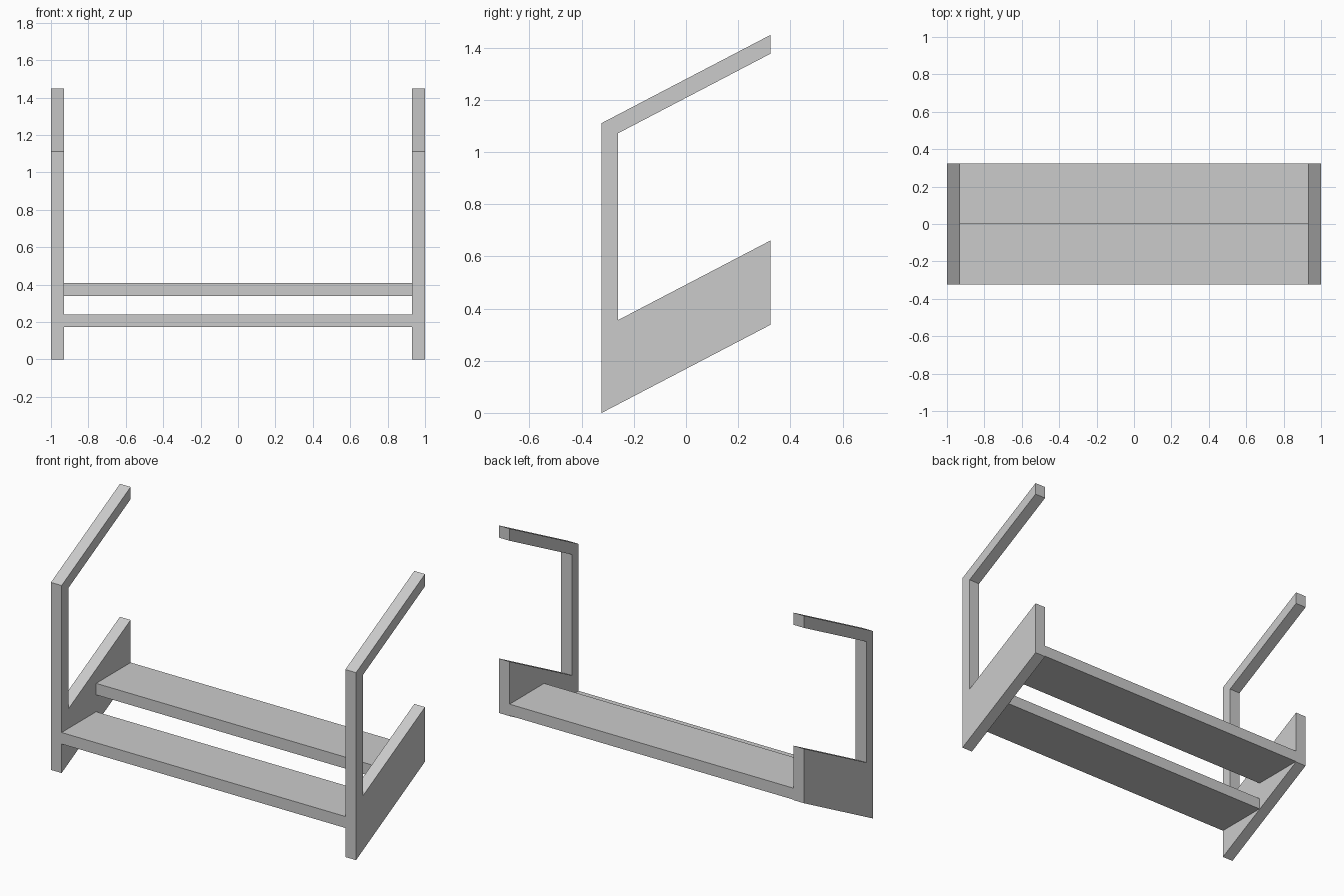
import bpy, bmesh

if "Cube" in bpy.data.objects:
    bpy.data.objects.remove(bpy.data.objects["Cube"])

Y = 0.323          # half depth
SLOPE = 0.522      # rise per unit run
X_IN, X_OUT = 0.93, 1.0
POST_Y = -0.26


def line(y, start):
    """Height of a sloped line that begins at `start` on the front edge."""
    return start + SLOPE * (y + Y)


def prism(name, y0, y1, bottom, top, x0, x1, slope_bottom=True, slope_top=True):
    """Extrude a side profile (y, z) along x."""
    zb = [line(y, bottom) if slope_bottom else bottom for y in (y0, y1)]
    zt = [line(y, top) if slope_top else top for y in (y0, y1)]
    profile = [(y0, zb[0]), (y1, zb[1]), (y1, zt[1]), (y0, zt[0])]
    bm = bmesh.new()
    face = bm.faces.new([bm.verts.new((x0, y, z)) for y, z in profile])
    ext = bmesh.ops.extrude_face_region(bm, geom=[face])
    verts = [g for g in ext["geom"] if isinstance(g, bmesh.types.BMVert)]
    bmesh.ops.translate(bm, verts=verts, vec=(x1 - x0, 0, 0))
    bmesh.ops.recalc_face_normals(bm, faces=bm.faces)
    mesh = bpy.data.meshes.new(name)
    bm.to_mesh(mesh)
    bm.free()
    obj = bpy.data.objects.new(name, mesh)
    bpy.context.collection.objects.link(obj)
    return obj


# Sloped side boards, posts and handrails on both sides
for side, x0, x1 in (("left", -X_OUT, -X_IN), ("right", X_IN, X_OUT)):
    prism(f"{side}_stringer", -Y, Y, 0.0, 0.323, x0, x1)
    prism(f"{side}_post", -Y, POST_Y, 0.323, 1.111, x0, x1)
    prism(f"{side}_handrail", POST_Y, Y, 1.039, 1.111, x0, x1)

# Two flat steps between the side boards
for name, y0, z0 in (("lower_step", -Y, 0.172), ("upper_step", 0.0, 0.340)):
    prism(name, y0, y0 + Y, z0, z0 + 0.068, -X_IN, X_IN, False, False)
